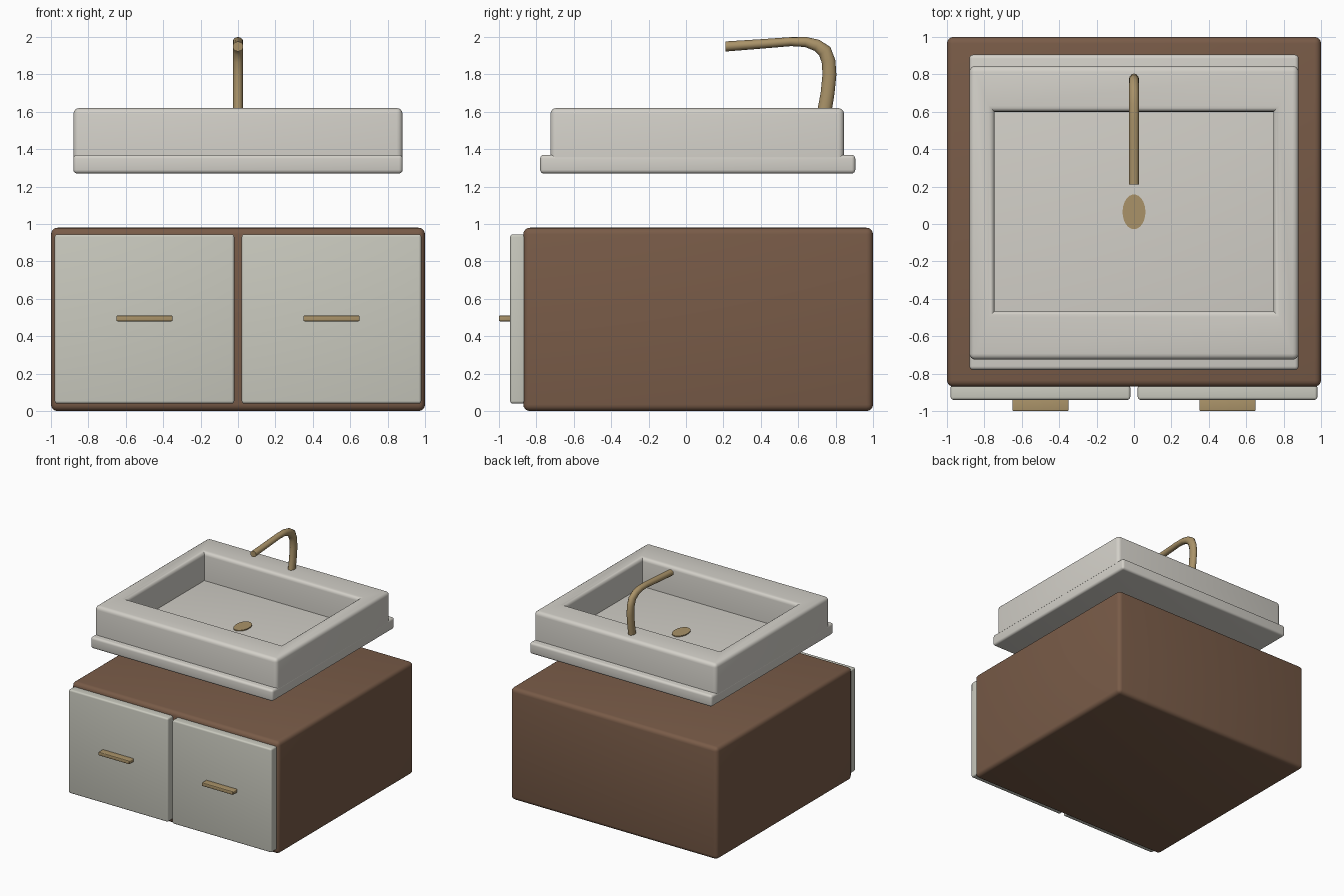
import bpy, bmesh, math
from mathutils import Vector

if "Cube" in bpy.data.objects:
    bpy.data.objects.remove(bpy.data.objects["Cube"])


def material(name, rgb):
    m = bpy.data.materials.new(name)
    m.diffuse_color = (*rgb, 1)
    m.use_nodes = True
    m.node_tree.nodes["Principled BSDF"].inputs["Base Color"].default_value = m.diffuse_color
    return m


WOOD = material("wood", (0.19, 0.105, 0.064))
PANEL = material("panel", (0.59, 0.59, 0.52))
CERAMIC = material("ceramic", (0.65, 0.63, 0.58))
BRASS = material("brass", (0.40, 0.29, 0.14))


def finish(name, bm, mat):
    bmesh.ops.recalc_face_normals(bm, faces=bm.faces[:])
    me = bpy.data.meshes.new(name)
    bm.to_mesh(me)
    bm.free()
    me.materials.append(mat)
    ob = bpy.data.objects.new(name, me)
    bpy.context.collection.objects.link(ob)
    bpy.ops.object.select_all(action='DESELECT')
    ob.select_set(True)
    bpy.context.view_layer.objects.active = ob
    bpy.ops.object.shade_smooth_by_angle(angle=math.radians(40))
    return ob


def bevel(bm, edges, width):
    bmesh.ops.bevel(bm, geom=edges, offset=width, offset_type='OFFSET',
                    segments=4, profile=0.5, affect='EDGES')


def box(name, lo, hi, width, mat):
    lo, hi = Vector(lo), Vector(hi)
    bm = bmesh.new()
    bmesh.ops.create_cube(bm, size=1)
    bmesh.ops.scale(bm, vec=hi - lo, verts=bm.verts)
    bmesh.ops.translate(bm, vec=(lo + hi) / 2, verts=bm.verts)
    bevel(bm, bm.edges[:], width)
    return finish(name, bm, mat)


def bridge(bm, a, b):
    for i in range(len(a)):
        j = (i + 1) % len(a)
        bm.faces.new((a[i], a[j], b[j], b[i]))


# cabinet body, two drawer fronts and their handles
box("cabinet_body", (-1, -0.87, 0), (1, 1, 0.98), 0.035, WOOD)
for side, x in (("left", -0.5), ("right", 0.5)):
    box(side + "_drawer_front", (x - 0.48, -0.94, 0.04), (x + 0.48, -0.86, 0.945), 0.014, PANEL)
    box(side + "_handle", (x - 0.15, -1, 0.48), (x + 0.15, -0.935, 0.51), 0.006, BRASS)

# slab under the basin; its top is the basin floor
box("basin_base", (-0.88, -0.78, 1.27), (0.88, 0.905, 1.37), 0.02, CERAMIC)

# basin wall: a rectangular frame with rounded outer corners and rims
bm = bmesh.new()


def rectangle(x, y0, y1, z):
    return [bm.verts.new(p) for p in ((-x, y0, z), (x, y0, z), (x, y1, z), (-x, y1, z))]


outer_low = rectangle(0.88, -0.725, 0.845, 1.355)
outer_top = rectangle(0.88, -0.725, 0.845, 1.62)
inner_top = rectangle(0.745, -0.465, 0.6, 1.62)
inner_low = rectangle(0.745, -0.465, 0.6, 1.355)
for a, b in ((outer_low, outer_top), (outer_top, inner_top),
             (inner_top, inner_low), (inner_low, outer_low)):
    bridge(bm, a, b)
out, inn = set(outer_low + outer_top), set(inner_top)
rounded = [e for e in bm.edges
           if (set(e.verts) <= out and not set(e.verts) <= set(outer_low))
           or set(e.verts) <= inn]
rounded = [e for e in rounded if len(e.link_faces) == 2]
bevel(bm, rounded, 0.032)
finish("basin_wall", bm, CERAMIC)

# oval drain on the basin floor
bm = bmesh.new()
bmesh.ops.create_cone(bm, cap_ends=True, segments=32, radius1=1, radius2=1, depth=1)
bmesh.ops.scale(bm, vec=(0.061, 0.093, 0.016), verts=bm.verts)
bmesh.ops.translate(bm, vec=(0, 0.065, 1.37), verts=bm.verts)
finish("drain", bm, BRASS)

# faucet: tube swept along a side profile (y, z, in-plane radius)
path = [(0.738, 1.59, 0.038), (0.757, 1.70, 0.037), (0.767, 1.80, 0.037),
        (0.762, 1.87, 0.037), (0.742, 1.924, 0.037), (0.70, 1.955, 0.032),
        (0.64, 1.973, 0.027), (0.56, 1.975, 0.024), (0.42, 1.964, 0.025),
        (0.21, 1.949, 0.027)]
bm = bmesh.new()
rings = []
for i, (y, z, r) in enumerate(path):
    a, b = path[max(i - 1, 0)], path[min(i + 1, len(path) - 1)]
    t = Vector((0, b[0] - a[0], b[1] - a[1])).normalized()
    if i == len(path) - 1:
        t = Vector((0, -1, 0))
    n = t.cross(Vector((1, 0, 0)))
    rings.append([bm.verts.new(Vector((0, y, z)) + Vector((0.028 * math.cos(u), 0, 0))
                               + n * r * math.sin(u))
                  for u in (k * math.tau / 12 for k in range(12))])
for a, b in zip(rings, rings[1:]):
    bridge(bm, a, b)
bm.faces.new(rings[0])
bm.faces.new(rings[-1])
finish("faucet", bm, BRASS)
